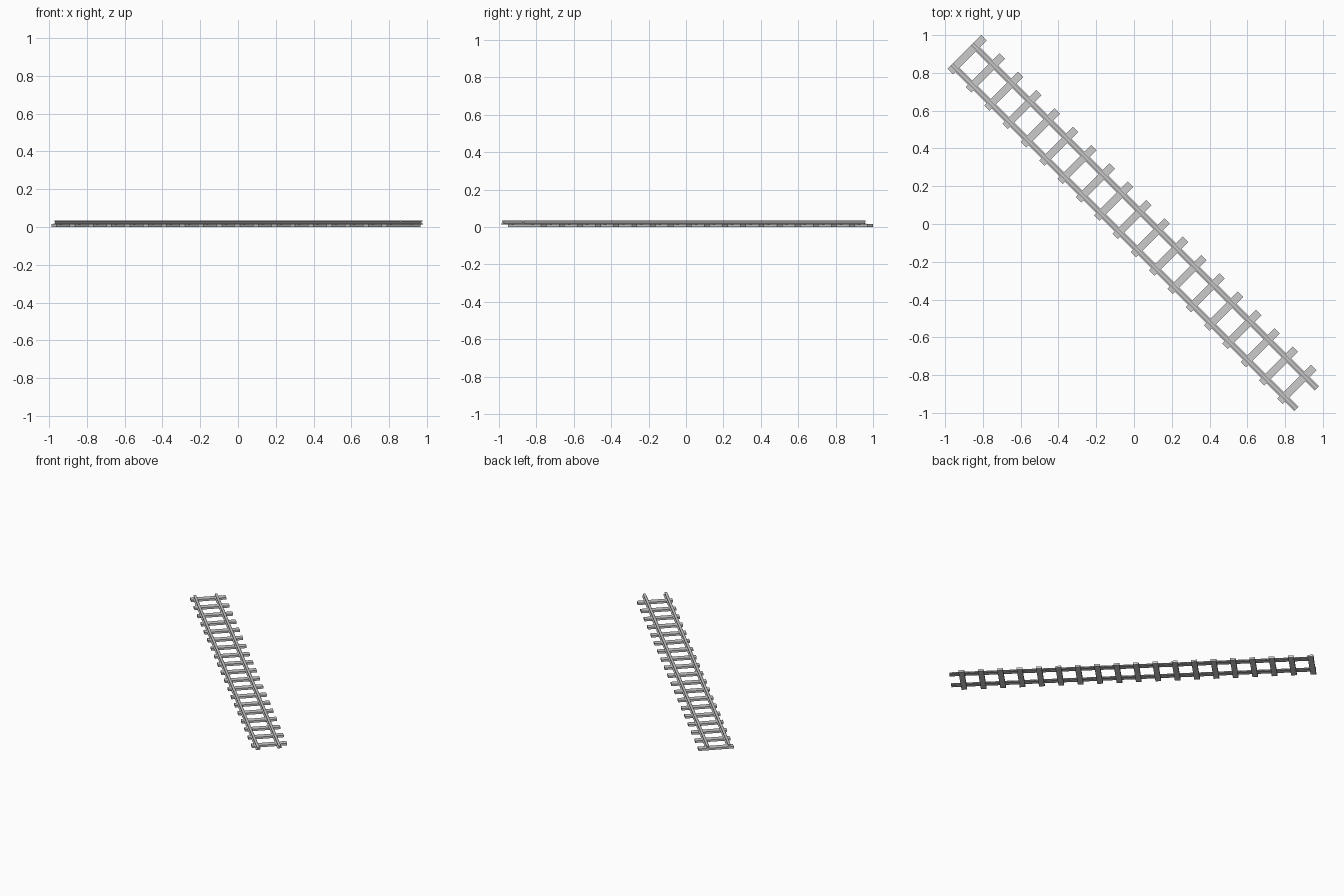
import bpy, bmesh, math
from mathutils import Matrix

if "Cube" in bpy.data.objects:
    bpy.data.objects.remove(bpy.data.objects["Cube"])

# Track runs along local u, which points diagonally (+x, -y); v is across it
TURN = Matrix.Rotation(math.radians(-45), 4, 'Z')

def extrude_profile(name, profile, u0, u1, v):
    """Sweep a (v, z) outline along u and turn it onto the diagonal."""
    bm = bmesh.new()
    face = bm.faces.new([bm.verts.new((u0, v + a, z)) for a, z in profile])
    ext = bmesh.ops.extrude_face_region(bm, geom=[face])
    top = [e for e in ext['geom'] if isinstance(e, bmesh.types.BMVert)]
    bmesh.ops.translate(bm, verts=top, vec=(u1 - u0, 0, 0))
    bmesh.ops.recalc_face_normals(bm, faces=bm.faces)
    bm.transform(TURN)
    me = bpy.data.meshes.new(name)
    bm.to_mesh(me)
    bm.free()
    ob = bpy.data.objects.new(name, me)
    bpy.context.collection.objects.link(ob)
    return ob

# Rails: wide foot, thin web, narrower head
half = [(0.016, 0.0145), (0.016, 0.0175), (0.004, 0.020),
        (0.004, 0.026), (0.009, 0.028), (0.009, 0.0335)]
rail = half + [(-a, z) for a, z in reversed(half)]
for side, v in (("left", 0.069), ("right", -0.084)):
    extrude_profile("rail_" + side, rail, -1.28, 1.30, v)

# Sleepers: plain flat beams, evenly spaced, reaching further on one side
COUNT, FIRST, LAST, HALF_W = 19, -1.259, 1.21, 0.02
beam = [(-0.126, 0), (0.126, 0), (0.126, 0.0155), (-0.126, 0.0155)]
for i in range(COUNT):
    u = FIRST + (LAST - FIRST) * i / (COUNT - 1)
    extrude_profile(f"sleeper_{i + 1}", beam, u - HALF_W, u + HALF_W, 0.009)
